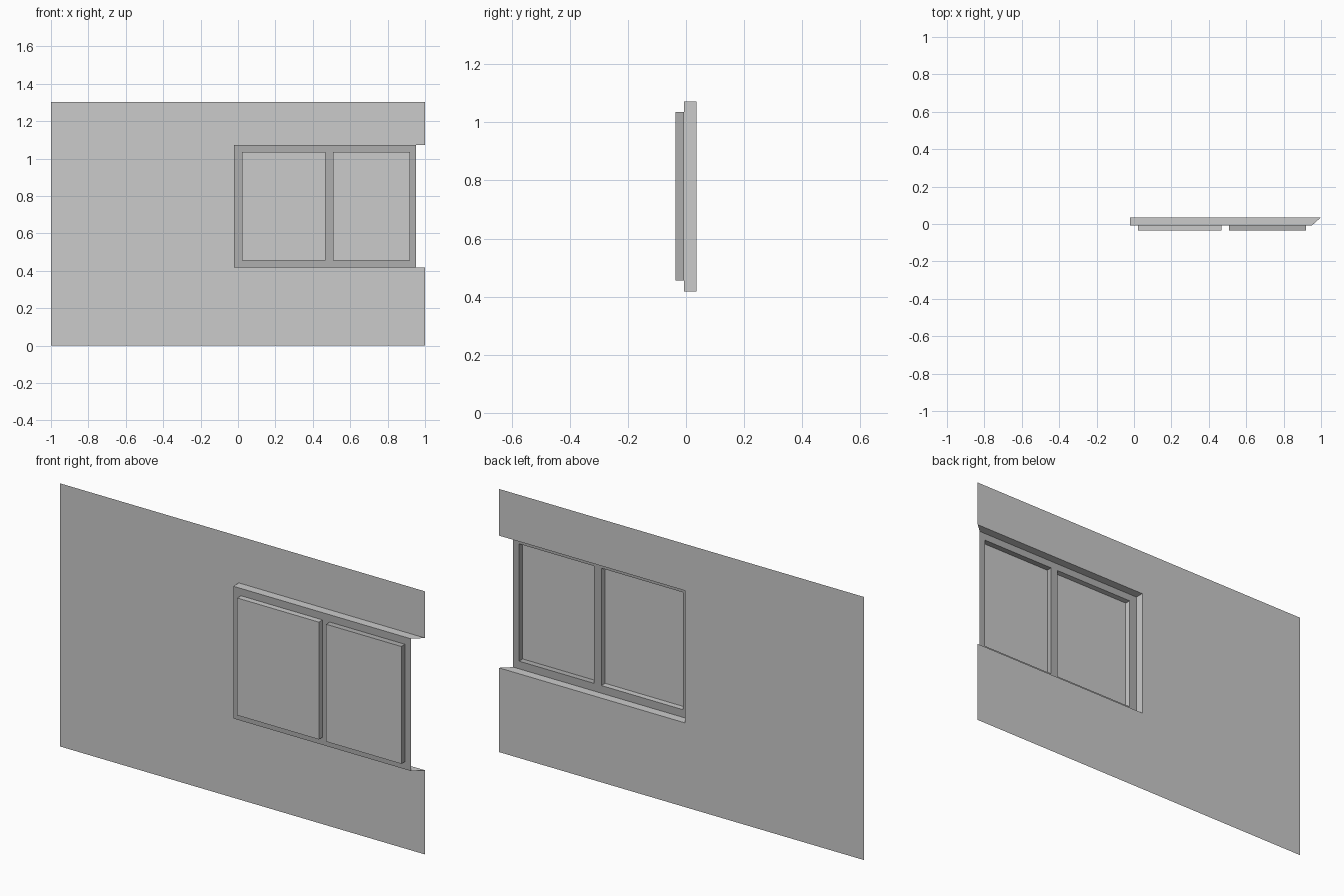
import bpy, bmesh

if "Cube" in bpy.data.objects:
    bpy.data.objects.remove(bpy.data.objects["Cube"])

Y_WALL, Y_FRAME, Y_GLASS = 0.036, -0.007, -0.036
X0, X1, Z0, Z1 = -0.021, 0.952, 0.417, 1.072      # frame outline
PZ0, PZ1 = 0.455, 1.036                            # pane height
PANES = {"left": (0.021, 0.468), "right": (0.508, 0.92)}

dark = bpy.data.materials.new("frame_grey")
dark.diffuse_color = (0.43, 0.43, 0.43, 1)
dark.use_nodes = True
dark.node_tree.nodes["Principled BSDF"].inputs["Base Color"].default_value = dark.diffuse_color


def make(name, polys, mat=None):
    bm = bmesh.new()
    for poly in polys:
        bm.faces.new([bm.verts.new(p) for p in poly])
    bmesh.ops.remove_doubles(bm, verts=bm.verts, dist=1e-5)
    me = bpy.data.meshes.new(name)
    bm.to_mesh(me)
    bm.free()
    ob = bpy.data.objects.new(name, me)
    bpy.context.collection.objects.link(ob)
    if mat:
        me.materials.append(mat)


def rect(xa, xb, za, zb, y):
    return [(xa, y, za), (xb, y, za), (xb, y, zb), (xa, y, zb)]


# thin wall sheet, notched on its right edge
outline = [(-1, 0), (1, 0), (1, Z0), (X0, Z0), (X0, Z1), (1, Z1), (1, 1.303), (-1, 1.303)]
make("wall", [[(x, Y_WALL, z) for x, z in outline]])

# window reveal: sill, head and left jamb, mitred at the open right end
sill = [(X0, Y_FRAME, Z0), (X1, Y_FRAME, Z0), (1, Y_WALL, Z0), (X0, Y_WALL, Z0)]
head = [(x, y, Z1) for x, y, z in sill][::-1]
jamb = [(X0, Y_FRAME, Z0), (X0, Y_WALL, Z0), (X0, Y_WALL, Z1), (X0, Y_FRAME, Z1)]
make("window_reveal", [sill[::-1], head[::-1], jamb[::-1]])

# flat window frame: a grid of cells with the two pane openings left out
xs = [X0, *PANES["left"], *PANES["right"], X1]
zs = [Z0, PZ0, PZ1, Z1]
make("window_frame", [rect(xs[i], xs[i + 1], zs[j], zs[j + 1], Y_FRAME)
                      for i in range(5) for j in range(3)
                      if not (j == 1 and i in (1, 3))], dark)

# panes pushed out from the frame, with their rims
for side, (a, b) in PANES.items():
    front = rect(a, b, PZ0, PZ1, Y_GLASS)
    back = rect(a, b, PZ0, PZ1, Y_FRAME)
    make(side + "_pane", [front])
    make(side + "_pane_rim",
         [[front[i], back[i], back[(i + 1) % 4], front[(i + 1) % 4]] for i in range(4)],
         dark if side == "right" else None)
